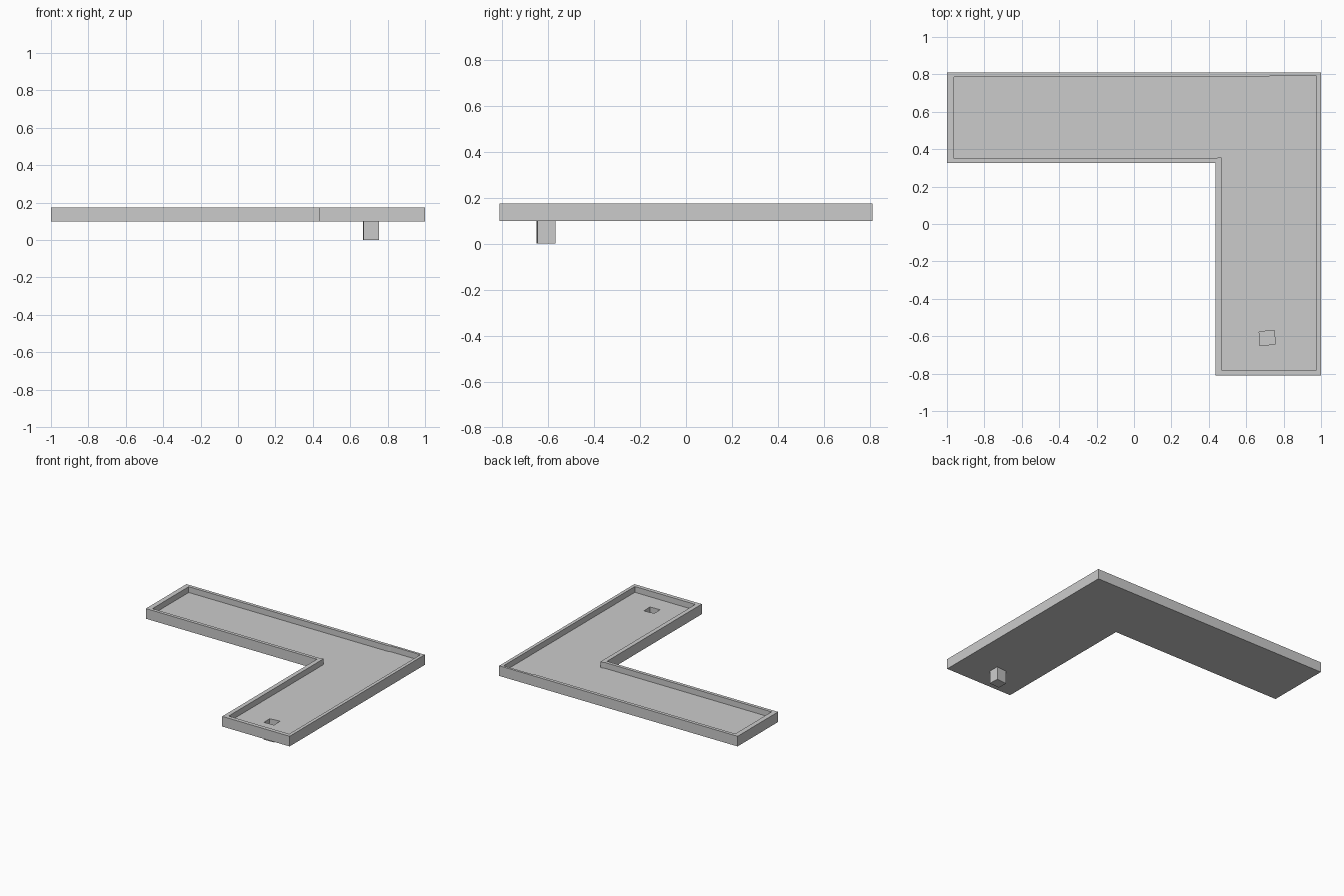
import bpy, bmesh

if "Cube" in bpy.data.objects:
    bpy.data.objects.remove(bpy.data.objects["Cube"])

Z_UNDER, Z_FLOOR, Z_RIM = 0.098, 0.131, 0.175

OUTER = [(-1, 0.81), (-1, 0.325), (0.435, 0.325), (0.435, -0.81), (1, -0.81), (1, 0.81)]
INNER = [(-0.963, 0.785), (-0.963, 0.35), (0.435, 0.35), (0.45, 0.356), (0.468, 0.356),
         (0.468, -0.78), (0.975, -0.78), (0.975, 0.792), (0.73, 0.792), (0.71, 0.785)]
PIPE = [(0.668, -0.575), (0.67, -0.65), (0.755, -0.645), (0.753, -0.567)]


def ring(bm, points, z):
    """Closed loop of vertices and edges at height z."""
    vs = [bm.verts.new((x, y, z)) for x, y in points]
    for a, b in zip(vs, vs[1:] + vs[:1]):
        bm.edges.new((a, b))
    return vs


def wall(bm, low, high):
    """Quads joining two matching rings."""
    n = len(low)
    for i in range(n):
        j = (i + 1) % n
        bm.faces.new((low[i], low[j], high[j], high[i]))


def fill(bm, *rings):
    """Flat face between an outer ring and the holes in it."""
    edges = []
    for vs in rings:
        edges += [bm.edges.get((a, b)) for a, b in zip(vs, vs[1:] + vs[:1])]
    bmesh.ops.triangle_fill(bm, edges=edges, use_beauty=True, use_dissolve=False)


def finish(bm, name):
    bmesh.ops.recalc_face_normals(bm, faces=bm.faces[:])
    mesh = bpy.data.meshes.new(name)
    bm.to_mesh(mesh)
    bm.free()
    obj = bpy.data.objects.new(name, mesh)
    bpy.context.collection.objects.link(obj)
    return obj


# L-shaped tray: underside, outer wall, rim, inner wall, floor with drain opening
bm = bmesh.new()
under, rim_out = ring(bm, OUTER, Z_UNDER), ring(bm, OUTER, Z_RIM)
rim_in, floor = ring(bm, INNER, Z_RIM), ring(bm, INNER, Z_FLOOR)
hole_low, hole_high = ring(bm, PIPE, Z_UNDER), ring(bm, PIPE, Z_FLOOR)
wall(bm, under, rim_out)
wall(bm, floor, rim_in)
wall(bm, hole_low, hole_high)
fill(bm, rim_out, rim_in)
fill(bm, floor, hole_high)
fill(bm, under, hole_low)
finish(bm, "tray")

# Drain pocket: thin open-topped box hanging below the tray
bm = bmesh.new()
bottom, top = ring(bm, PIPE, 0), ring(bm, PIPE, Z_FLOOR)
bm.faces.new(bottom[::-1])
wall(bm, bottom, top)
pocket = finish(bm, "drain_pocket")
shell = pocket.modifiers.new("thickness", 'SOLIDIFY')
shell.thickness = 0.002
shell.offset = -1
